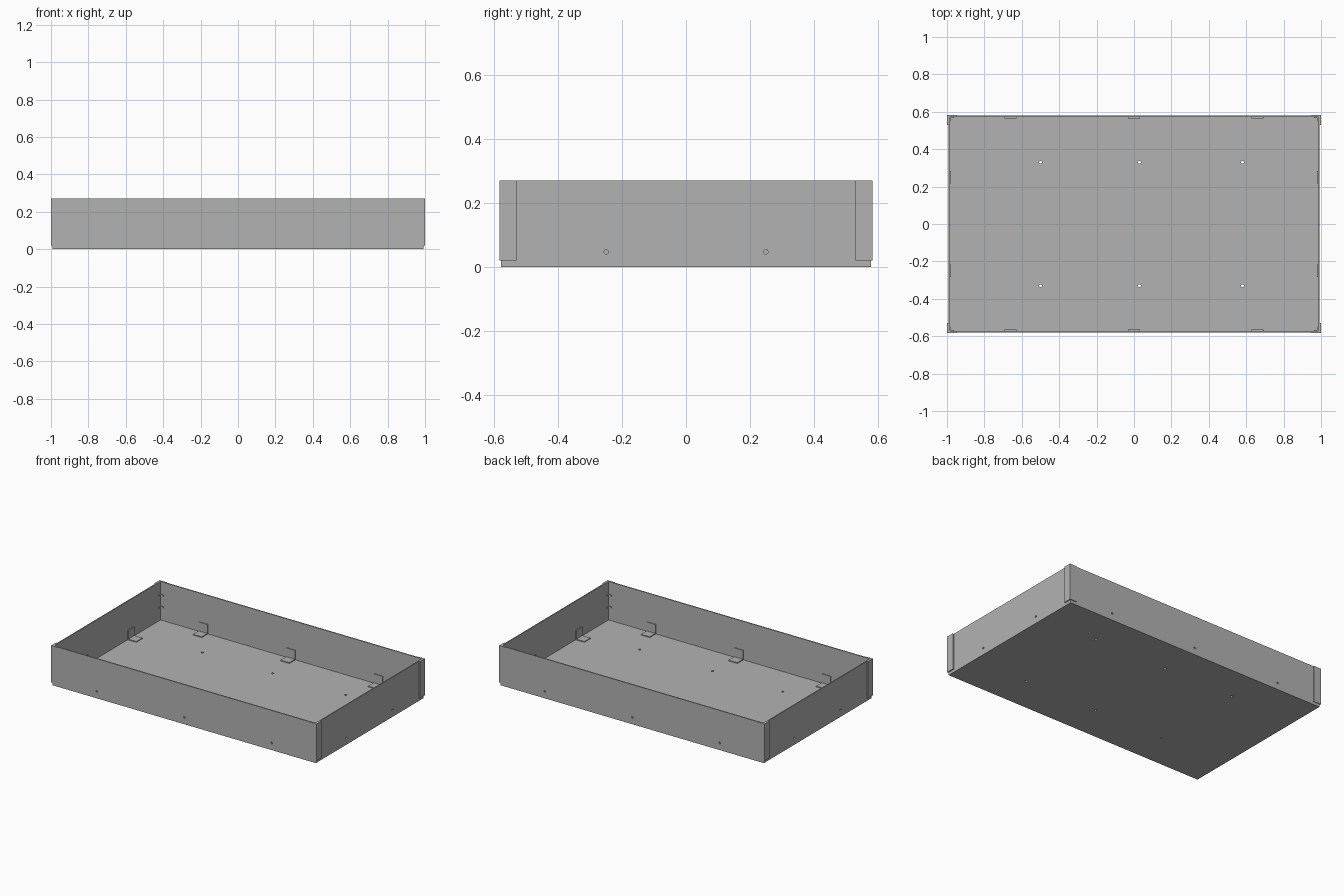
import bpy
import bmesh
from mathutils import Matrix, Vector

if "Cube" in bpy.data.objects:
    bpy.data.objects.remove(bpy.data.objects["Cube"], do_unlink=True)

steel = bpy.data.materials.new("grey_steel")
steel.use_nodes = True
GREY = (0.45, 0.45, 0.45, 1)
steel.diffuse_color = GREY
steel.node_tree.nodes["Principled BSDF"].inputs["Base Color"].default_value = GREY

HX, HY, TOP = 0.992, 0.579, 0.27     # outer half sizes and height of the tray
T = 0.008                            # sheet thickness
CLIP = 0.066                         # clip width and leg length
HOLE_Z = 0.047
LONG_X = (-0.66, 0, 0.66)
SHORT_Y = (-0.25, 0.25)


def add_box(bm, lo, hi):
    lo, hi = Vector(lo), Vector(hi)
    size = Matrix.Diagonal((*(hi - lo), 1))
    bmesh.ops.create_cube(bm, size=1, matrix=Matrix.Translation((lo + hi) / 2) @ size)


def add_drill(bm, centre, axis, radius, depth=0.1):
    turn = Vector((0, 0, 1)).rotation_difference(Vector(axis)).to_matrix().to_4x4()
    bmesh.ops.create_cone(bm, cap_ends=True, segments=16, radius1=radius, radius2=radius,
                          depth=depth, matrix=Matrix.Translation(centre) @ turn)


def finish(bm, name):
    bmesh.ops.recalc_face_normals(bm, faces=bm.faces)
    mesh = bpy.data.meshes.new(name)
    bm.to_mesh(mesh)
    bm.free()
    mesh.materials.append(steel)
    obj = bpy.data.objects.new(name, mesh)
    bpy.context.collection.objects.link(obj)
    return obj


def extrude_angle(name, points, matrix, depth):
    """L-shaped profile in local x/y, extruded along local z."""
    bm = bmesh.new()
    face = bm.faces.new([bm.verts.new((x, y, 0)) for x, y in points])
    out = bmesh.ops.extrude_face_region(bm, geom=[face])["geom"]
    bmesh.ops.translate(bm, vec=(0, 0, depth),
                        verts=[g for g in out if isinstance(g, bmesh.types.BMVert)])
    bm.transform(matrix)
    return finish(bm, name)


def angle_profile(leg, thick):
    return [(0, 0), (leg, 0), (leg, thick), (thick, thick), (thick, leg), (0, leg)]


# Folded tray: floor and four walls
bm = bmesh.new()
add_box(bm, (-HX, -HY, 0), (HX, HY, TOP))
tray = finish(bm, "tray")

bm = bmesh.new()
add_box(bm, (T - HX, T - HY, T), (HX - T, HY - T, TOP + 0.1))
hollow = finish(bm, "hollow_cutter")

# Screw holes in walls and floor
bm = bmesh.new()
for side in (-1, 1):
    for x in LONG_X:
        add_drill(bm, (x, side * HY, HOLE_Z), (0, 1, 0), 0.007)
    for y in SHORT_Y:
        add_drill(bm, (side * HX, y, HOLE_Z), (1, 0, 0), 0.007)
    for x in (-0.5, 0.03, 0.58):
        add_drill(bm, (x, side * 0.33, 0), (0, 0, 1), 0.008)
drills = finish(bm, "hole_cutter")

for cutter in (hollow, drills):
    cutter.hide_render = True
    mod = tray.modifiers.new(cutter.name, "BOOLEAN")
    mod.operation = "DIFFERENCE"
    mod.solver = "EXACT"
    mod.object = cutter
bpy.context.view_layer.objects.active = tray
for mod in list(tray.modifiers):
    bpy.ops.object.modifier_apply(modifier=mod.name)
for cutter in (hollow, drills):
    bpy.data.objects.remove(cutter, do_unlink=True)

# Outer corner angles and small inner corner ties
for sx in (-1, 1):
    for sy in (-1, 1):
        label = ("left" if sx > 0 else "right") + ("_back" if sy > 0 else "_front")
        flip = Matrix.Diagonal((-sx, -sy, 1, 1))
        tx, ty, leg = 0.008, 0.005, 0.054
        outer = [(0, 0), (leg, 0), (leg, ty), (tx, ty), (tx, leg), (0, leg)]
        place = Matrix.Translation((sx * (HX + tx), sy * (HY + ty), 0.02))
        extrude_angle("corner_angle_" + label, outer, place @ flip, TOP - 0.02)
        for z in (0.095, 0.175):
            place = Matrix.Translation((sx * (HX - T), sy * (HY - T), z))
            extrude_angle("corner_tie_" + label, angle_profile(0.022, 0.004), place @ flip, 0.01)


def add_clip(name, wall_point, inward):
    """Angle clip with one leg on the floor and one on the wall."""
    inward, up = Vector(inward), Vector((0, 0, 1))
    along = inward.cross(up)
    basis = Matrix((inward, up, along)).transposed().to_4x4()
    start = Vector(wall_point) - along * CLIP / 2
    extrude_angle(name, angle_profile(CLIP, 0.006), Matrix.Translation(start) @ basis, CLIP)


# Clips joining the walls to the floor
for s in (-1, 1):
    for x in LONG_X:
        add_clip("long_wall_clip", (x, s * (HY - T), T), (0, -s, 0))
    for y in SHORT_Y:
        add_clip("short_wall_clip", (s * (HX - T), y, T), (-s, 0, 0))
